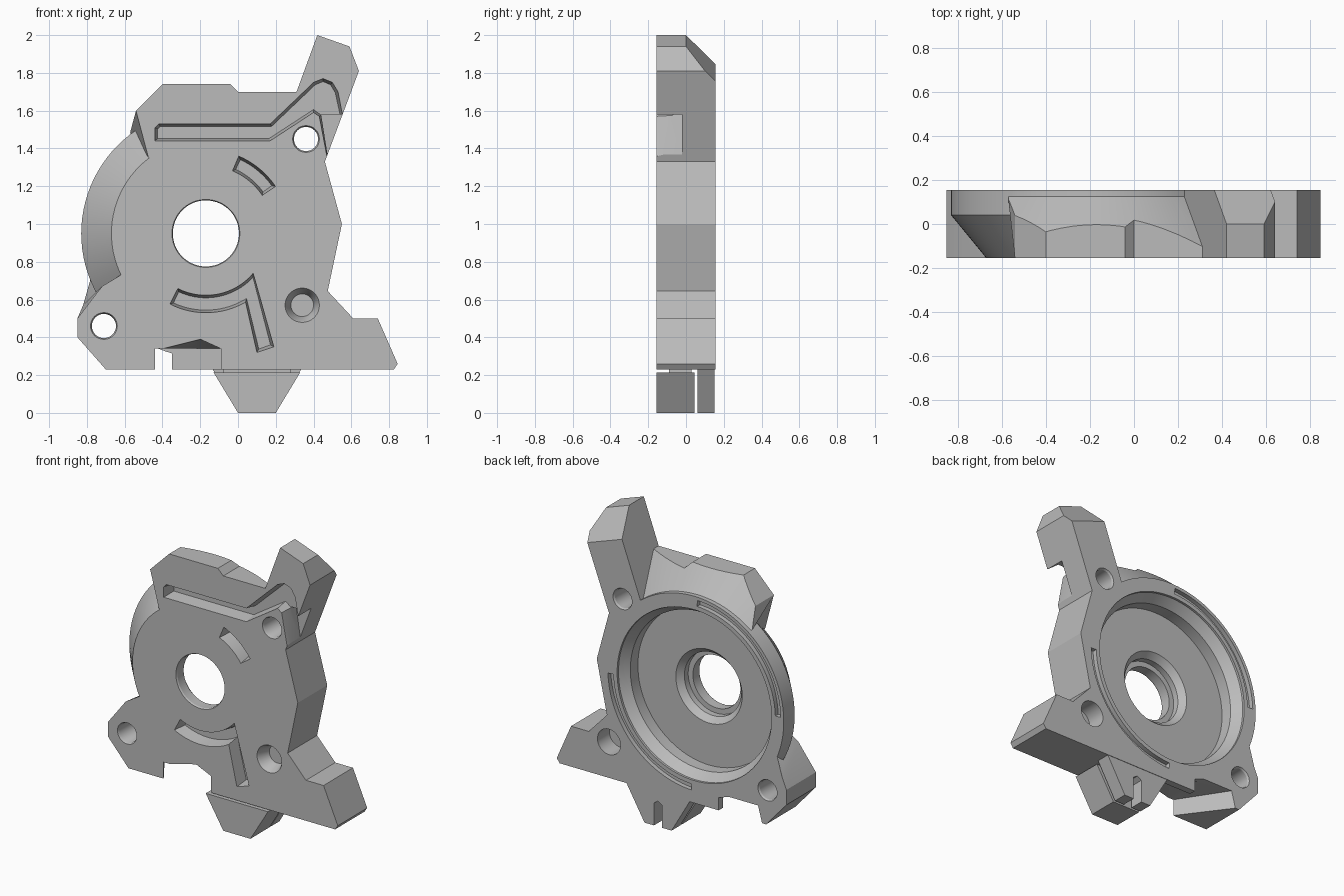
import bpy, bmesh, math
from mathutils import Vector

cube = bpy.data.objects.get("Cube")
if cube:
    bpy.data.objects.remove(cube, do_unlink=True)

FRONT, BACK = -0.155, 0.155
HUB = (-0.17, 0.95)

grey = bpy.data.materials.new("plain grey")
grey.use_nodes = True
grey.diffuse_color = (0.5, 0.5, 0.5, 1)
grey.node_tree.nodes["Principled BSDF"].inputs["Base Color"].default_value = grey.diffuse_color


def finish(name, bm):
    bmesh.ops.recalc_face_normals(bm, faces=bm.faces)
    mesh = bpy.data.meshes.new(name)
    bm.to_mesh(mesh)
    bm.free()
    mesh.materials.append(grey)
    obj = bpy.data.objects.new(name, mesh)
    bpy.context.collection.objects.link(obj)
    return obj


def loft(name, rings):
    """Solid through matching rings of points, capped at both ends."""
    bm = bmesh.new()
    rows = [[bm.verts.new(p) for p in ring] for ring in rings]
    for a, b in zip(rows, rows[1:]):
        for i in range(len(a)):
            j = (i + 1) % len(a)
            bm.faces.new((a[i], a[j], b[j], b[i]))
    bm.faces.new(rows[0])
    bm.faces.new(rows[-1])
    return finish(name, bm)


def prism(name, pts, y0=FRONT, y1=BACK, back_pts=None):
    return loft(name, [[(x, y0, z) for x, z in pts],
                       [(x, y1, z) for x, z in (back_pts or pts)]])


def lathe(name, profile, centre=HUB, n=72):
    """Profile of (radius, y) turned about an axis running front to back."""
    angles = [math.tau * i / n for i in range(n)]
    return loft(name, [[(centre[0] + r * math.cos(a), y, centre[1] + r * math.sin(a))
                        for a in angles] for r, y in profile])


def arc(r, a0, a1, n=16):
    out = []
    for i in range(n + 1):
        a = math.radians(a0 + (a1 - a0) * i / n)
        out.append((HUB[0] + r * math.cos(a), HUB[1] + r * math.sin(a)))
    return out


def combine(target, tool, operation):
    mod = target.modifiers.new("combine", 'BOOLEAN')
    mod.operation = operation
    mod.solver = 'EXACT'
    mod.object = tool
    bpy.context.view_layer.update()
    graph = bpy.context.evaluated_depsgraph_get()
    mesh = bpy.data.meshes.new_from_object(target.evaluated_get(graph))
    target.modifiers.clear()
    target.data = mesh
    bpy.data.objects.remove(tool, do_unlink=True)


# Round housing with a sloped front shoulder
housing = lathe("housing_plate", [(0.5, FRONT), (0.66, 0.04), (0.66, BACK)], n=96)

# Right flank with the lower right lug
flank = prism("flank", [(0.46, 1.33), (0.55, 1.0), (0.475, 0.645), (0.61, 0.5), (0.74, 0.5),
                        (0.845, 0.26), (0.825, 0.23), (-0.35, 0.23), (-0.35, 0.5), (0, 0.95),
                        (0.2, 1.4)])

# Lower left foot, its inner wall slanting away towards the back
foot = prism("foot", [(-0.85, 0.5), (-0.85, 0.4), (-0.7, 0.23), (-0.44, 0.23), (-0.44, 0.34),
                      (-0.25, 0.34), (-0.25, 0.6), (-0.5, 0.78), (-0.62, 0.73), (-0.72, 0.67)],
             back_pts=[(-0.85, 0.5), (-0.85, 0.4), (-0.7, 0.23), (-0.67, 0.23), (-0.64, 0.34),
                       (-0.25, 0.34), (-0.25, 0.6), (-0.5, 0.78), (-0.78, 0.71), (-0.82, 0.57)])

# Upper bar, its back turned to a cone around the hub
bar_front = [(0.36, 1.7), (0, 1.7), (-0.04, 1.74), (-0.4, 1.74), (-0.54, 1.6),
             (-0.475, 1.355), (-0.3, 1.2), (0.3, 1.2)]
bar_back = bar_front[:5] + [(-0.575, 1.47)] + bar_front[6:]
bar = prism("bar", bar_front, back_pts=bar_back)
combine(bar, lathe("cone", [(0.955, FRONT - 0.01), (0.66, 0.125), (0.64, BACK)], n=96), 'INTERSECT')

# Upper right arm with a sloped back tip
arm = prism("arm", [(0.2, 1.4), (0.42, 2.0), (0.59, 1.94), (0.64, 1.81), (0.46, 1.33), (0.2, 1.2)])
bm = bmesh.new()
bm.from_mesh(arm.data)
cut = bmesh.ops.bisect_plane(bm, geom=bm.verts[:] + bm.edges[:] + bm.faces[:],
                             plane_co=Vector((0.42, 0, 2.0)),
                             plane_no=Vector((0.333, 1.05, 0.943)), clear_outer=True)
rim = [e for e in cut["geom_cut"] if isinstance(e, bmesh.types.BMEdge)]
bmesh.ops.contextual_create(bm, geom=rim)
bmesh.ops.recalc_face_normals(bm, faces=bm.faces)
bm.to_mesh(arm.data)
bm.free()

for part in (flank, foot, bar, arm):
    combine(housing, part, 'UNION')

cutters = []
# Stepped cavity at the back and the hub opening
cutters.append(lathe("cavity", [(0.57, 0.3), (0.57, 0.14), (0.525, 0.08), (0.525, 0)], n=96))
cutters.append(lathe("seat", [(0.245, 0.05), (0.245, 0), (0.21, -0.04), (0.21, -0.08)]))
cutters.append(lathe("bore", [(0.175, 0), (0.175, -0.145), (0.187, -0.17)]))

# Screw holes
for spot in ((-0.71, 0.46), (0.36, 1.45)):
    cutters.append(lathe("hole", [(0.078, -0.17), (0.064, -0.14), (0.064, 0.143),
                                  (0.078, 0.17)], spot, 32))
cutters.append(lathe("front_pocket", [(0.1, -0.17), (0.082, -0.14), (0.06, -0.07)],
                     (0.34, 0.57), 32))
cutters.append(lathe("back_pocket", [(0.085, 0.03), (0.085, 0.3)], (0.46, 0.47), 32))

# Long groove with drafted walls, deeper where it leaves the arm
mouth, floor = FRONT - 0.002, -0.07
cutters.append(prism("long_groove",
                     [(-0.44, 1.44), (0.17, 1.44), (0.4, 1.59), (0.43, 1.57), (0.47, 1.36),
                      (0.5, 1.33), (0.62, 1.58), (0.553, 1.58), (0.53, 1.7), (0.5, 1.75),
                      (0.45, 1.77), (0.4, 1.75), (0.17, 1.53), (-0.42, 1.53), (-0.44, 1.51)],
                     mouth, floor,
                     [(-0.425, 1.453), (0.165, 1.453), (0.4, 1.606), (0.442, 1.575), (0.482, 1.36),
                      (0.5, 1.33), (0.62, 1.58), (0.54, 1.58), (0.515, 1.695), (0.49, 1.737),
                      (0.45, 1.754), (0.41, 1.738), (0.178, 1.517), (-0.412, 1.517),
                      (-0.425, 1.504)]))
cutters.append(prism("side_groove", [(0.44, 1.58), (0.475, 1.36), (0.5, 1.33), (0.62, 1.58)],
                     -0.2, -0.02))

# Front slots with drafted walls: a short arc and a bent one
cutters.append(prism("short_slot", arc(0.36, 34, 67) + arc(0.445, 67, 34), mouth, floor,
                     arc(0.374, 36, 65) + arc(0.431, 65, 36)))
cutters.append(prism("bent_slot",
                     arc(0.327, 243, 320) + [(0.19, 0.35), (0.1, 0.32)] + arc(0.42, 300, 243),
                     mouth, floor,
                     arc(0.341, 245, 317) + [(0.172, 0.36), (0.11, 0.338)] + arc(0.406, 302, 245)))

# Curved slots in the back rim
for start in (92, 272):
    cutters.append(prism("rim_slot", arc(0.598, start, start + 86, 32)
                         + arc(0.638, start + 86, start, 32), 0.125, 0.2))

# Sloped notch under the front
notch = [(-0.44, 0.1), (-0.44, 0.34), (-0.4, 0.34), (-0.2, 0.39), (-0.09, 0.34), (-0.09, 0.1)]
notch_back = [(x, min(z, 0.341)) for x, z in notch]
cutters.append(prism("notch", notch, -0.156, 0.11, notch_back))

for tool in cutters:
    combine(housing, tool, 'DIFFERENCE')

# Lower plug, its neck and the slotted clip behind it
prism("plug", [(-0.13, 0.215), (0, 0), (0.2, 0), (0.33, 0.215)], FRONT, 0.045)
prism("plug_neck", [(-0.08, 0.26), (-0.08, 0.18), (0.28, 0.18), (0.28, 0.26)], -0.09, 0.03)
for side in (-1, 1):
    prism("clip_leg", [(0.1 + side * dx, z) for dx, z in
                       ((0.03, 0), (0.1, 0), (0.235, 0.232), (0, 0.232),
                        (0, 0.17), (0.03, 0.15))], 0.06, 0.152)

# Smooth round walls, keep edges crisp
bpy.ops.object.select_all(action='DESELECT')
for obj in bpy.context.scene.objects:
    if obj.type == 'MESH':
        obj.select_set(True)
        bpy.context.view_layer.objects.active = obj
bpy.ops.object.shade_smooth_by_angle(angle=math.radians(25))
